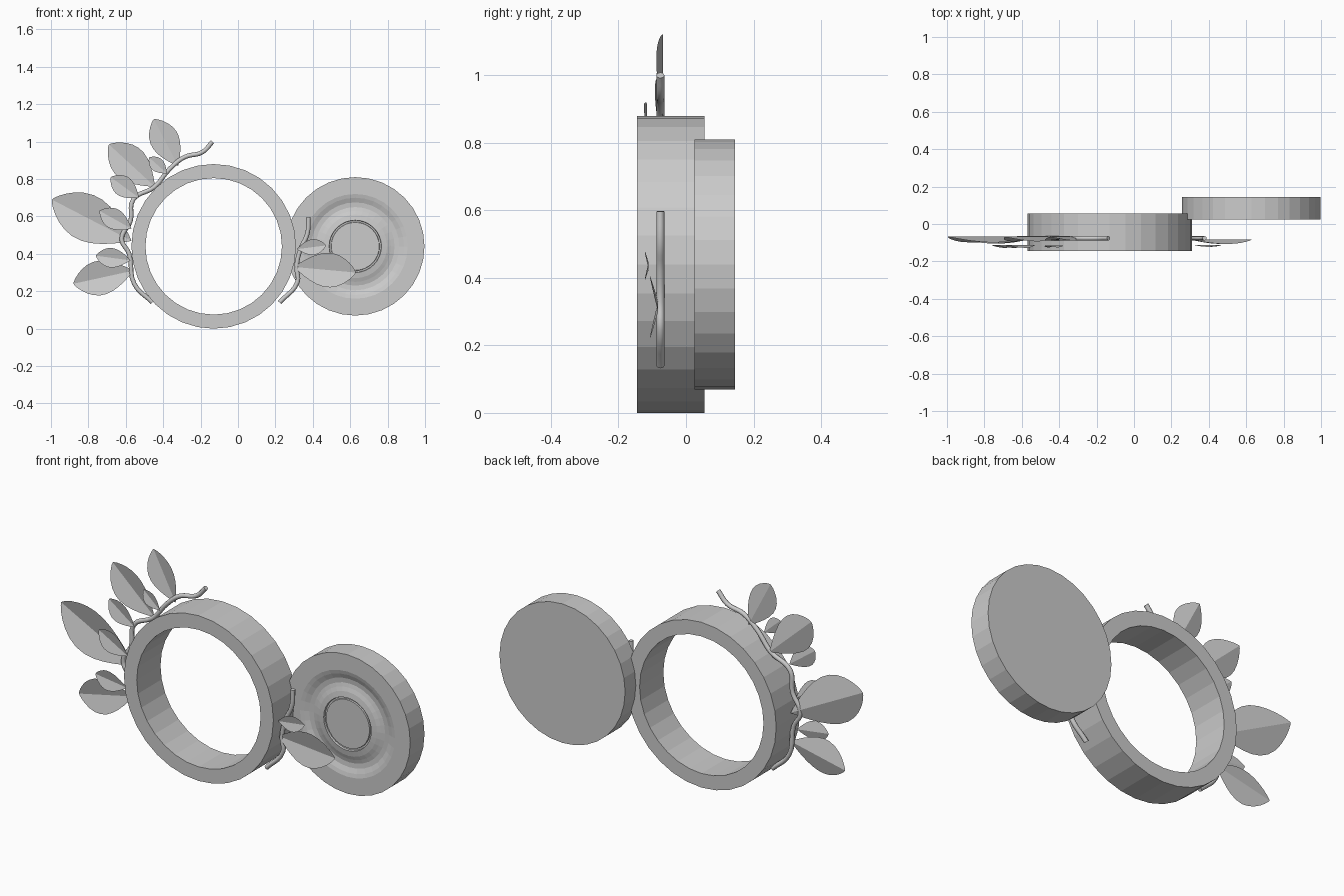
import bpy, bmesh, math
from mathutils import Vector

cube = bpy.data.objects.get("Cube")
if cube:
    bpy.data.objects.remove(cube)

grey = bpy.data.materials.new("plain_grey")
grey.use_nodes = True
colour = (0.6, 0.6, 0.6, 1)
grey.diffuse_color = colour
grey.node_tree.nodes["Principled BSDF"].inputs["Base Color"].default_value = colour


def add_object(name, data):
    obj = bpy.data.objects.new(name, data)
    bpy.context.collection.objects.link(obj)
    data.materials.append(grey)
    return obj


def lathe(name, profile, x, z, closed, sides=32):
    """Spin a (radius, y) profile around an axis parallel to y."""
    bm = bmesh.new()
    verts = [bm.verts.new((r, y, 0)) for r, y in profile]
    edges = [bm.edges.new(pair) for pair in zip(verts, verts[1:])]
    if closed:
        edges.append(bm.edges.new((verts[-1], verts[0])))
    bmesh.ops.spin(bm, geom=verts + edges, cent=(0, 0, 0), axis=(0, 1, 0),
                   angle=math.tau, steps=sides, use_duplicate=False)
    bmesh.ops.remove_doubles(bm, verts=bm.verts, dist=0.0005)
    bmesh.ops.recalc_face_normals(bm, faces=bm.faces)
    mesh = bpy.data.meshes.new(name)
    bm.to_mesh(mesh)
    bm.free()
    obj = add_object(name, mesh)
    obj.location = (x, 0, z)
    return obj


def vine(name, points, y=-0.076):
    curve = bpy.data.curves.new(name, "CURVE")
    curve.dimensions = "3D"
    curve.bevel_depth = 0.012
    curve.bevel_resolution = 2
    curve.resolution_u = 5
    curve.use_fill_caps = True
    spline = curve.splines.new("BEZIER")
    spline.bezier_points.add(len(points) - 1)
    for bp, (x, z) in zip(spline.bezier_points, points):
        bp.co = (x, y, z)
        bp.handle_left_type = bp.handle_right_type = "AUTO"
    add_object(name, curve)


def leaf(name, base, tip, width, y, steps=14):
    """Oval blade folded along its midrib, with both edges lifted forward."""
    start, end = Vector((base[0], y, base[1])), Vector((tip[0], y, tip[1]))
    along = (end - start).normalized()
    across = Vector((-along.z, 0, along.x))
    lift = Vector((0, -0.26, 0))
    bm = bmesh.new()
    rows = []
    for i in range(steps + 1):
        t = (1 - math.cos(math.pi * i / steps)) / 2
        half = width / 2 * max(math.sin(math.pi * t ** 1.2), 0) ** 0.75
        mid = start.lerp(end, t)
        rows.append([bm.verts.new(mid + (across * s + lift * abs(s)) * half)
                     for s in (-1, 0, 1)])
    for a, b in zip(rows, rows[1:]):
        for k in (0, 1):
            bm.faces.new((a[k], a[k + 1], b[k + 1], b[k]))
    bmesh.ops.remove_doubles(bm, verts=bm.verts, dist=0.0005)
    bmesh.ops.recalc_face_normals(bm, faces=bm.faces)
    mesh = bpy.data.meshes.new(name)
    bm.to_mesh(mesh)
    bm.free()
    add_object(name, mesh)


# Open ring
lathe("ring", [(0.44, -0.145), (0.44, 0.055), (0.365, 0.055), (0.365, -0.145)],
      -0.13, 0.44, True)

# Dished disc with a raised hub and a recessed centre
disc = lathe("disc", [(0, 0.145), (0.37, 0.145), (0.37, 0.025), (0.28, 0.025),
                      (0.26, 0.03), (0.235, 0.04), (0.21, 0.042), (0.19, 0.037),
                      (0.17, 0.03), (0.14, 0.025), (0.138, 0.035), (0.13, 0.035),
                      (0.128, 0.028), (0, 0.028)], 0.627, 0.44, False)

# Vines
vine("right_vine", [(-0.457, 0.14), (-0.555, 0.24), (-0.582, 0.4), (-0.622, 0.48),
                    (-0.575, 0.575), (-0.56, 0.69), (-0.447, 0.757), (-0.366, 0.853),
                    (-0.286, 0.917), (-0.19, 0.944), (-0.136, 1.0)])
vine("left_vine", [(0.222, 0.14), (0.318, 0.25), (0.313, 0.33), (0.334, 0.425),
                   (0.37, 0.505), (0.377, 0.597)])

# Leaves: base, tip, width, depth
leaves = {
    "large_leaf_top": ((-0.32, 0.87), (-0.45, 1.12), 0.155, -0.068),
    "large_leaf_upper": ((-0.445, 0.76), (-0.69, 0.985), 0.19, -0.068),
    "large_leaf_middle": ((-0.57, 0.47), (-0.995, 0.69), 0.25, -0.066),
    "large_leaf_lower": ((-0.56, 0.31), (-0.88, 0.24), 0.185, -0.08),
    "small_leaf_top": ((-0.38, 0.83), (-0.475, 0.915), 0.075, -0.115),
    "small_leaf_upper": ((-0.53, 0.70), (-0.68, 0.81), 0.11, -0.113),
    "small_leaf_middle": ((-0.57, 0.535), (-0.74, 0.63), 0.11, -0.113),
    "small_leaf_lower": ((-0.575, 0.365), (-0.76, 0.39), 0.105, -0.113),
    "large_leaf_left": ((0.30, 0.33), (0.63, 0.30), 0.185, -0.083),
    "small_leaf_left": ((0.315, 0.425), (0.47, 0.445), 0.085, -0.111),
}
for name, spec in leaves.items():
    leaf(name, *spec)
